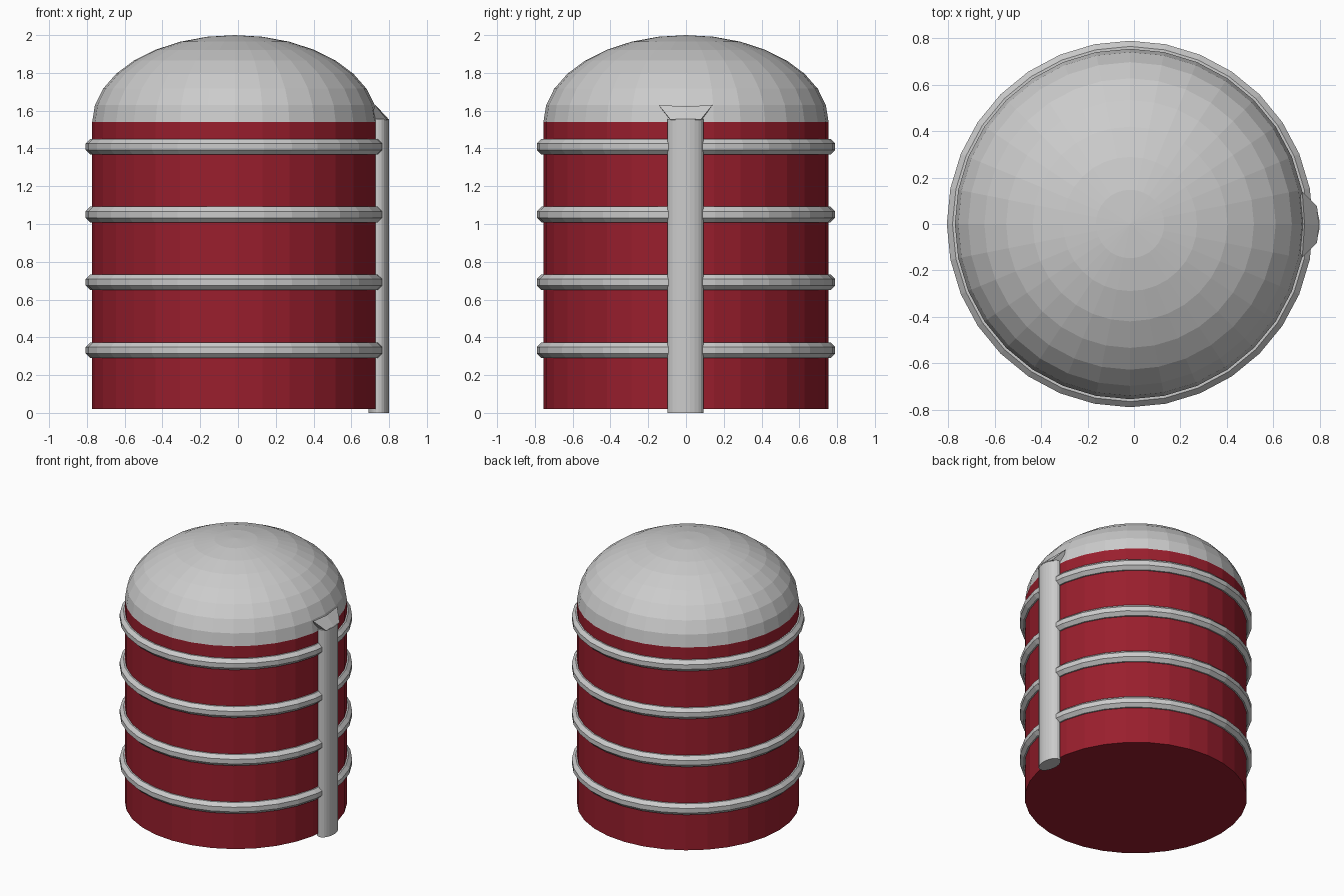
import bpy, bmesh
from math import sin, cos, pi

if "Cube" in bpy.data.objects:
    bpy.data.objects.remove(bpy.data.objects["Cube"])

CX = -0.017          # axis of the tank
R, SEG = 0.755, 32

red = bpy.data.materials.new("red_paint")
red.diffuse_color = (0.32, 0.013, 0.026, 1)
red.use_nodes = True
red.node_tree.nodes["Principled BSDF"].inputs["Base Color"].default_value = red.diffuse_color


def make(name, bm, mat=None):
    bmesh.ops.recalc_face_normals(bm, faces=bm.faces)
    mesh = bpy.data.meshes.new(name)
    bm.to_mesh(mesh)
    bm.free()
    obj = bpy.data.objects.new(name, mesh)
    bpy.context.collection.objects.link(obj)
    if mat:
        mesh.materials.append(mat)
    return obj


def lathe(name, profile, closed=False, mat=None):
    """Revolve (radius, z) points around the tank axis; radius 0 makes a pole."""
    bm = bmesh.new()
    rings = []
    for r, z in profile:
        if r < 1e-6:
            rings.append([bm.verts.new((CX, 0, z))] * SEG)
        else:
            rings.append([bm.verts.new((CX + r * cos(2 * pi * i / SEG),
                                        r * sin(2 * pi * i / SEG), z)) for i in range(SEG)])
    pairs = list(zip(rings, rings[1:]))
    if closed:
        pairs.append((rings[-1], rings[0]))
    for a, b in pairs:
        for i in range(SEG):
            j = (i + 1) % SEG
            bm.faces.new(list(dict.fromkeys((a[i], a[j], b[j], b[i]))))
    return make(name, bm, mat)


# Red tank body with closed base
lathe("tank_body", [(0, 0.02), (R, 0.02), (R, 1.54)], mat=red)

# Flattened dome roof
lathe("dome_roof", [(R * cos(k * pi / 16), 1.54 + 0.46 * sin(k * pi / 16))
                    for k in range(9)])

# Four octagonal-section hoops
for n in range(4):
    z = 0.332 + 0.359 * n
    section = [(0.748 + 0.045 * cos((k + 0.5) * pi / 4),
                z + 0.045 * sin((k + 0.5) * pi / 4)) for k in range(8)]
    lathe(f"hoop_{n + 1}", section, closed=True)

# Oval side pipe
bm = bmesh.new()
bmesh.ops.create_cone(bm, cap_ends=True, segments=24, radius1=1, radius2=1, depth=1)
bmesh.ops.scale(bm, vec=(0.055, 0.096, 1.555), verts=bm.verts)
bmesh.ops.translate(bm, vec=(0.745, -0.003, 0.7775), verts=bm.verts)
make("side_pipe", bm)

# Flared pipe hood leaning on the dome
bm = bmesh.new()
upper = [(0.725, -0.145, 1.63), (0.735, 0, 1.622), (0.725, 0.14, 1.63)]
rim = [(0.788, 0.078, 1.552), (0.80, -0.003, 1.552), (0.788, -0.082, 1.552)]
back = [(0.70, -0.08, 1.545), (0.70, 0.08, 1.545)]
u, f, b = ([bm.verts.new(p) for p in pts] for pts in (upper, rim, back))
for face in [(u[0], u[1], f[1], f[2]), (u[1], u[2], f[0], f[1]),
             (u[0], f[2], b[0]), (u[2], b[1], f[0]),
             (b[0], f[2], f[1], f[0], b[1]),
             (u[0], b[0], b[1], u[2], u[1])]:
    bm.faces.new(face)
make("pipe_hood", bm)
